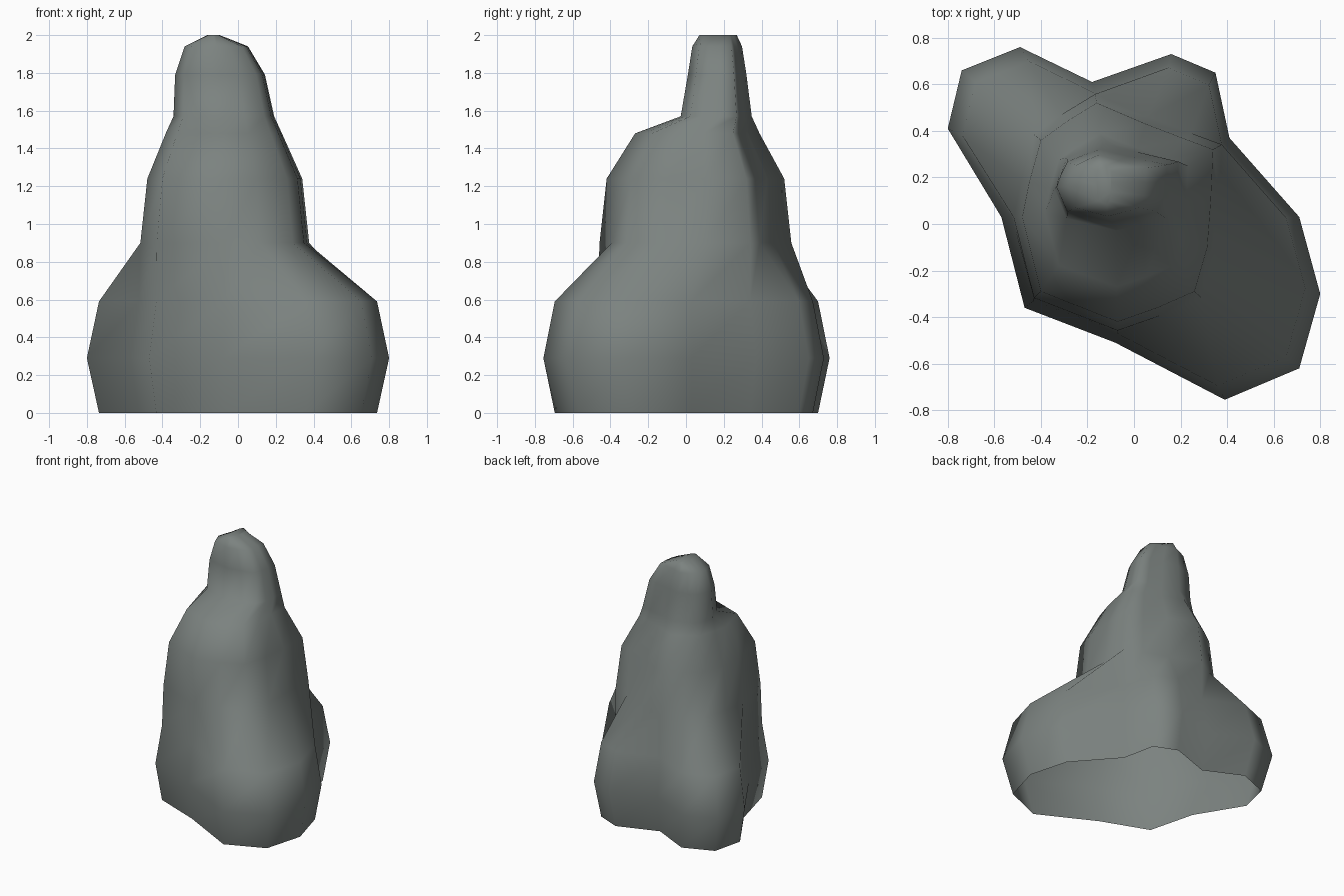
import bpy, bmesh

if "Cube" in bpy.data.objects:
    bpy.data.objects.remove(bpy.data.objects["Cube"])

# Base outline: three bulging lobes with valleys between them (clockwise from the left)
lobes = [(-.80, .41), (-.74, .66), (-.49, .76), (-.18, .61), (.16, .73), (.35, .65), (.41, .37),
         (.71, .03), (.80, -.30), (.71, -.62), (.39, -.755), (-.08, -.51), (-.47, -.36), (-.57, .03)]
# Matching outline of the central spire
core = [(-.45, .18), (-.40, .36), (-.29, .44), (-.16, .52), (.05, .43), (.22, .365), (.34, .32),
        (.33, .10), (.315, -.10), (.26, -.29), (.10, -.36), (-.07, -.42), (-.40, -.29), (-.48, .03)]
CX, CY = -.07, .05


def base_ring(s):
    return [(x * s, y * s) for x, y in lobes]


def core_ring(sx, sy, cx, cy):
    return [(cx + (x - CX) * sx, cy + (y - CY) * sy) for x, y in core]


# Height and outline of every level
levels = [
    (0.00, base_ring(.92)), (0.29, base_ring(1)), (0.59, base_ring(.92)),
    (0.90, core_ring(1.09, 1.08, CX, CY)),
    (1.24, core_ring(1, 1, CX, CY)),
    (1.48, core_ring(.75, .70, -.075, .06)),    # front shoulder
    (1.57, core_ring(.65, .40, -.075, .16)),
    (1.79, core_ring(.58, .33, -.095, .165)),
    (1.94, core_ring(.41, .28, -.115, .165)),
    (2.00, core_ring(.08, .21, -.13, .17)),     # narrow crest
]

# Skin the levels; the underside stays open
bm = bmesh.new()
rings = [[bm.verts.new((x, y, z)) for x, y in pts] for z, pts in levels]
n = len(lobes)
for low, high in zip(rings, rings[1:]):
    for i in range(n):
        j = (i + 1) % n
        bm.faces.new((low[j], low[i], high[i], high[j]))
bm.faces.new(list(reversed(rings[-1])))
bmesh.ops.recalc_face_normals(bm, faces=bm.faces)
for f in bm.faces:
    f.smooth = True

mesh = bpy.data.meshes.new("rock_spire")
bm.to_mesh(mesh)
bm.free()
rock = bpy.data.objects.new("rock_spire", mesh)
bpy.context.collection.objects.link(rock)

stone = bpy.data.materials.new("grey stone")
stone.diffuse_color = (.20, .225, .215, 1)
stone.use_nodes = True
stone.node_tree.nodes["Principled BSDF"].inputs["Base Color"].default_value = stone.diffuse_color
mesh.materials.append(stone)
